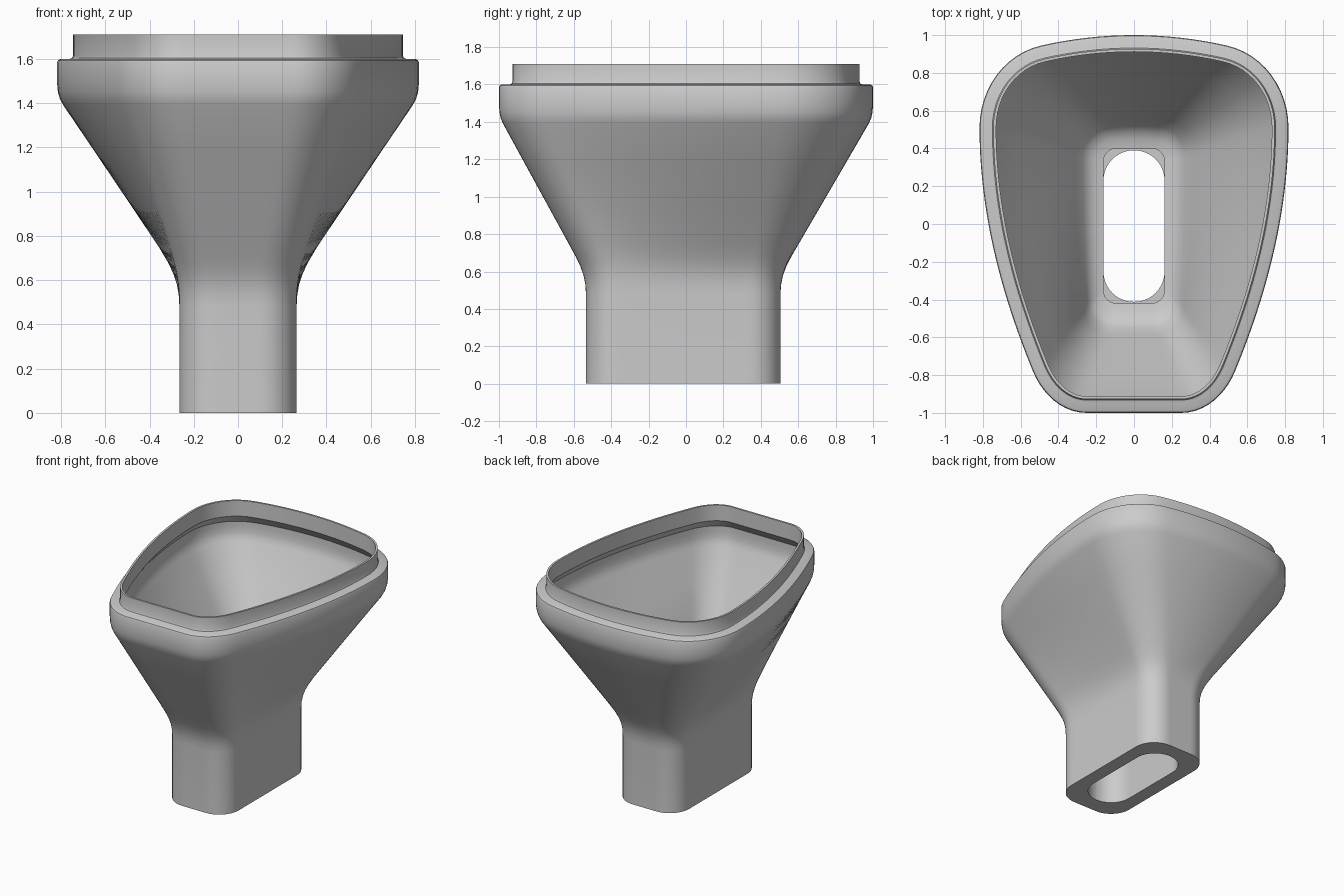
import bpy, bmesh, math
from mathutils import Vector

if "Cube" in bpy.data.objects:
    bpy.data.objects.remove(bpy.data.objects["Cube"])

SAMPLES = (4, 10, 20, 12, 8)  # front edge, corner, side, corner, back edge
WALL = 0.045                  # wall thickness of the funnel


def outline(knots):
    """Closed loop, symmetric in x, through (point, tangent) knots of its +x half."""
    half = []
    for (p, tp), (q, tq), n in zip(knots, knots[1:], SAMPLES):
        p, q, tp, tq = (Vector(v) for v in (p, q, tp, tq))
        tp.normalize()
        tq.normalize()
        reach = (q - p).length / (3 * math.cos(tp.angle(tq) / 4) ** 2)
        a, b = p + tp * reach, q - tq * reach
        for i in range(n):
            t = i / n
            s = 1 - t
            half.append(p * s**3 + a * 3 * s * s * t + b * 3 * s * t * t + q * t**3)
    half.append(Vector(knots[-1][0]))
    return half + [Vector((-v.x, v.y)) for v in reversed(half[1:-1])]


def rounded_slot(w, front, back, r):
    return outline([((0, front), (1, 0)), ((w - r, front), (1, 0)),
                    ((w, front + r), (0, 1)), ((w, back - r), (0, 1)),
                    ((w - r, back), (-1, 0)), ((0, back), (-1, 0))])


def inset(loop, d):
    """Move every point of a counter-clockwise loop inward by d."""
    out = []
    for i, p in enumerate(loop):
        t = (loop[(i + 1) % len(loop)] - loop[i - 1]).normalized()
        out.append(p + Vector((-t.y, t.x)) * d)
    return out


def blend(a, b, tx, ty):
    return [Vector((p.x + (q.x - p.x) * tx, p.y + (q.y - p.y) * ty)) for p, q in zip(a, b)]


# Cross-sections
rim = outline([((0, -1), (1, 0)), ((0.25, -1), (1, 0)), ((0.535, -0.78), (0.38, 0.92)),
               ((0.818, 0.51), (0, 1)), ((0.49, 0.945), (-1, 0.225)), ((0, 1), (-1, 0))])
neck = rounded_slot(0.265, -0.535, 0.505, 0.165)
slot = rounded_slot(0.162, -0.42, 0.4, 0.07)
mouth = rounded_slot(0.162, -0.412, 0.39, 0.161)
bore = inset(rim, 0.088)

# Flare from neck to rim: height, share of width, share of depth
shoulder = [(0.48, 0, 0), (0.53, 0.005, 0.007), (0.58, 0.02, 0.028), (0.63, 0.05, 0.066)]
cone = [(0.68, 0.093, 0.118), (0.75, 0.168, 0.2), (0.97, 0.435, 0.459),
        (1.19, 0.703, 0.718), (1.39, 0.948, 0.953), (1.42, 0.977, 0.98),
        (1.45, 0.993, 0.994), (1.49, 1, 1)]

# Outside, from the foot up to the rim
rings = [(neck, 0)]
rings += [(blend(neck, rim, tx, ty), z) for z, tx, ty in shoulder + cone]

# Rounded ledge and thin upright lip
rings += [(rim, 1.585), (inset(rim, 0.004), 1.594), (inset(rim, 0.014), 1.6),
          (inset(rim, 0.056), 1.6), (inset(rim, 0.068), 1.605), (inset(rim, 0.073), 1.617),
          (inset(rim, 0.073), 1.71), (bore, 1.71), (bore, 1.59)]

# Inside wall, sloping back below the lip and following the outside
rings += [(inset(rim, WALL), 1.53)]
rings += [(inset(blend(neck, rim, tx, ty), WALL), z) for z, tx, ty in reversed(cone)]

# Rounded bowl floor, then the slot with its narrower rounded mouth
bowl_edge = rings[-1][0]
for degrees in (38, 20, 0):
    a = math.radians(degrees)
    share = math.sin(a) / math.sin(math.radians(56))
    rings.append((blend(slot, bowl_edge, share, share), 0.625 + 0.125 * (1 - math.cos(a))))
rings += [(slot, 0.52), (mouth, 0.52), (mouth, 0)]

bm = bmesh.new()
loops = [[bm.verts.new((p.x, p.y, z)) for p in loop] for loop, z in rings]
for k, low in enumerate(loops):
    high = loops[(k + 1) % len(loops)]
    for i in range(len(low)):
        j = (i + 1) % len(low)
        bm.faces.new((low[i], low[j], high[j], high[i]))
bmesh.ops.recalc_face_normals(bm, faces=bm.faces)
mesh = bpy.data.meshes.new("funnel_body")
bm.to_mesh(mesh)
bm.free()

# Plain grey material
grey = bpy.data.materials.new("plain grey")
grey.use_nodes = True
colour = (0.6, 0.6, 0.6, 1)
grey.diffuse_color = colour
grey.node_tree.nodes["Principled BSDF"].inputs["Base Color"].default_value = colour
mesh.materials.append(grey)

body = bpy.data.objects.new("funnel_body", mesh)
bpy.context.collection.objects.link(body)
bpy.context.view_layer.objects.active = body
body.select_set(True)
bpy.ops.object.shade_smooth_by_angle(angle=math.radians(32))
